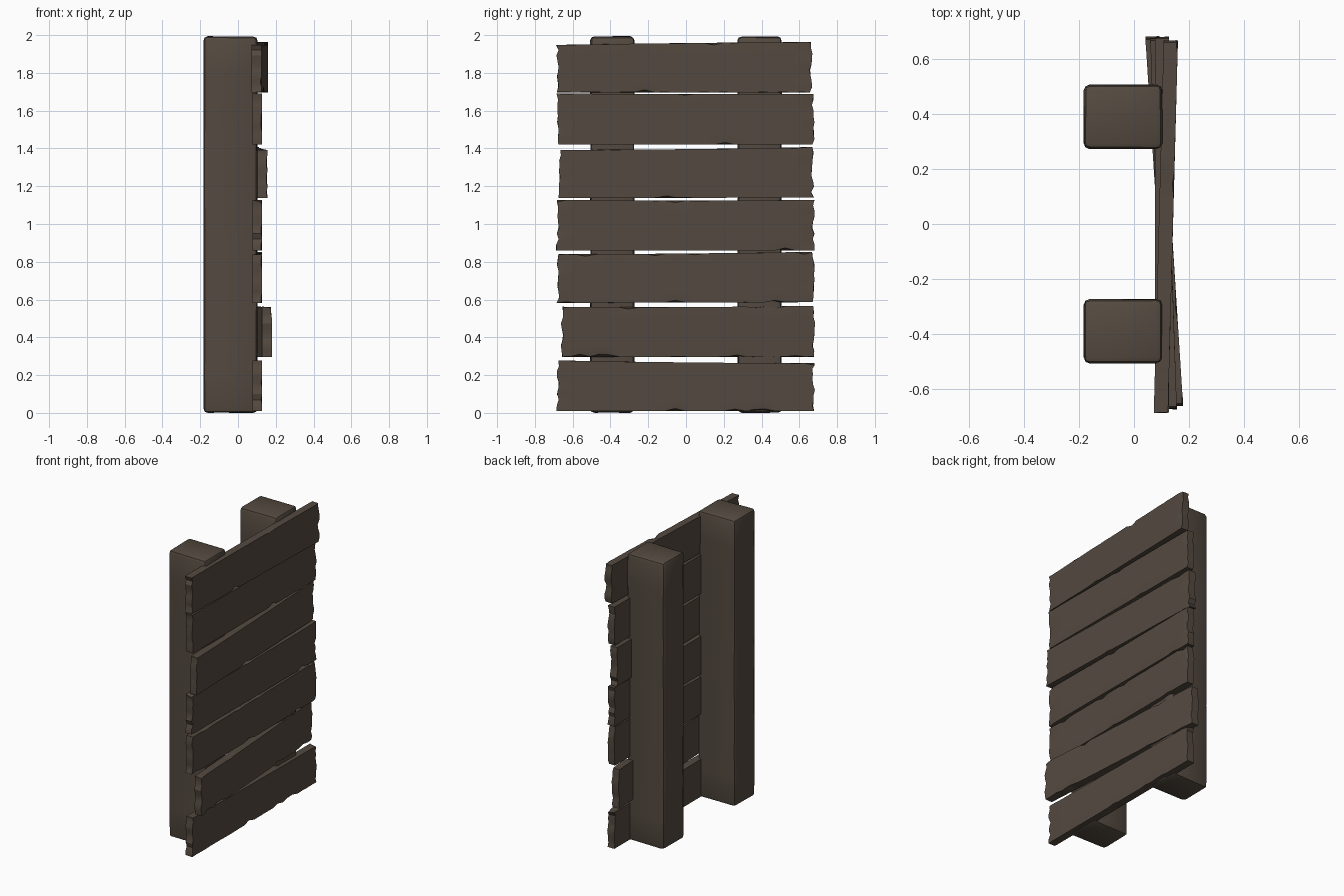
import bpy, bmesh, random
from mathutils import Vector

if "Cube" in bpy.data.objects:
    bpy.data.objects.remove(bpy.data.objects["Cube"])

random.seed(7)
wood = bpy.data.materials.new("dark_weathered_wood")
wood.diffuse_color = (0.088, 0.068, 0.051, 1)
wood.use_nodes = True
wood.node_tree.nodes["Principled BSDF"].inputs["Base Color"].default_value = wood.diffuse_color


def finish(bm, name):
    bmesh.ops.recalc_face_normals(bm, faces=bm.faces)
    me = bpy.data.meshes.new(name)
    bm.to_mesh(me)
    bm.free()
    me.materials.append(wood)
    ob = bpy.data.objects.new(name, me)
    bpy.context.collection.objects.link(ob)
    bpy.ops.object.select_all(action='DESELECT')
    ob.select_set(True)
    bpy.context.view_layer.objects.active = ob
    bpy.ops.object.shade_smooth_by_angle(angle=0.5)
    return ob


def lerp(a, b, t):
    return a + (b - a) * t


# Plank: slightly warped board with ragged ends and chipped long edges
def plank(name, y0, y1, x0, x1, bot, top, thick=0.052, ny=26, nz=9):
    bm = bmesh.new()
    end = [[random.uniform(0, 0.014) for _ in range(nz + 1)] for _ in range(2)]
    sag = random.uniform(-0.005, 0.003)
    V = {}
    for i in range(ny + 1):
        t = i / ny
        chip = random.uniform(0.006, 0.014) if random.random() < 0.16 else 0.001
        chip_side = random.choice((0, nz))
        for j in range(nz + 1):
            for k in range(2):
                y = lerp(y0, y1, t)
                if i == 0:
                    y += end[0][j] + random.uniform(0, 0.004)
                if i == ny:
                    y -= end[1][j] + random.uniform(0, 0.004)
                z = lerp(lerp(bot[0], bot[1], t), lerp(top[0], top[1], t), j / nz)
                z += sag * 4 * t * (1 - t) * (j / nz)
                x = lerp(x0, x1, t) + (k - 0.5) * thick
                if j == chip_side and k == 1:      # chipped front edge
                    z += chip if j == 0 else -chip
                    x -= chip * 0.5
                if i in (0, ny) and k == 1:        # worn ends
                    x -= random.choice((0, 0, 0.006))
                V[i, j, k] = bm.verts.new((x, y, z))
    def quad(*keys):
        bm.faces.new([V[q] for q in keys])
    for i in range(ny):
        for j in range(nz):
            for k in range(2):
                quad((i, j, k), (i + 1, j, k), (i + 1, j + 1, k), (i, j + 1, k))
        for j in (0, nz):
            quad((i, j, 0), (i + 1, j, 0), (i + 1, j, 1), (i, j, 1))
    for i in (0, ny):
        for j in range(nz):
            quad((i, j, 0), (i, j + 1, 0), (i, j + 1, 1), (i, j, 1))
    finish(bm, name)


# Post: squared beam with rounded, slightly uneven edges
def post(name, cy):
    bm = bmesh.new()
    bmesh.ops.create_cube(bm, size=1)
    for v in bm.verts:
        v.co = Vector((v.co.x * 0.288 - 0.04, cy + v.co.y * 0.236,
                       (v.co.z + 0.5) * 1.995))
    bmesh.ops.bevel(bm, geom=list(bm.edges), offset=0.022, segments=2,
                    profile=0.5, affect='EDGES')
    for h in range(1, 10):
        bmesh.ops.bisect_plane(bm, geom=bm.verts[:] + bm.edges[:] + bm.faces[:],
                               plane_co=(0, 0, h * 0.2), plane_no=(0, 0, 1))
    mid = Vector((-0.04, cy, 1.0))
    for v in bm.verts:
        d = mid - v.co
        v.co.x += random.uniform(0, 0.003) * (1 if d.x > 0 else -1)
        v.co.y += random.uniform(0, 0.003) * (1 if d.y > 0 else -1)
        if abs(d.z) > 0.97:
            v.co.z += random.uniform(0, 0.004) * (1 if d.z > 0 else -1)
    # stand exactly on the ground
    low = min(v.co.z for v in bm.verts)
    for v in bm.verts:
        v.co.z -= low
    finish(bm, name)


post("back_post", 0.39)
post("front_post", -0.39)

# y ends, x centre at each end, bottom z at each end, top z at each end
rows = [
    (-0.688, 0.683, 0.102, 0.102, (0.01, 0.01), (0.278, 0.263)),
    (-0.665, 0.685, 0.153, 0.067, (0.297, 0.297), (0.562, 0.567)),
    (-0.688, 0.683, 0.102, 0.102, (0.582, 0.586), (0.840, 0.853)),
    (-0.688, 0.683, 0.102, 0.102, (0.860, 0.860), (1.128, 1.128)),
    (-0.677, 0.680, 0.130, 0.085, (1.137, 1.140), (1.393, 1.408)),
    (-0.688, 0.683, 0.102, 0.102, (1.420, 1.420), (1.690, 1.688)),
    (-0.688, 0.670, 0.098, 0.134, (1.697, 1.697), (1.948, 1.963)),
]
for n, r in enumerate(rows):
    plank("plank_%d" % (n + 1), *r)
